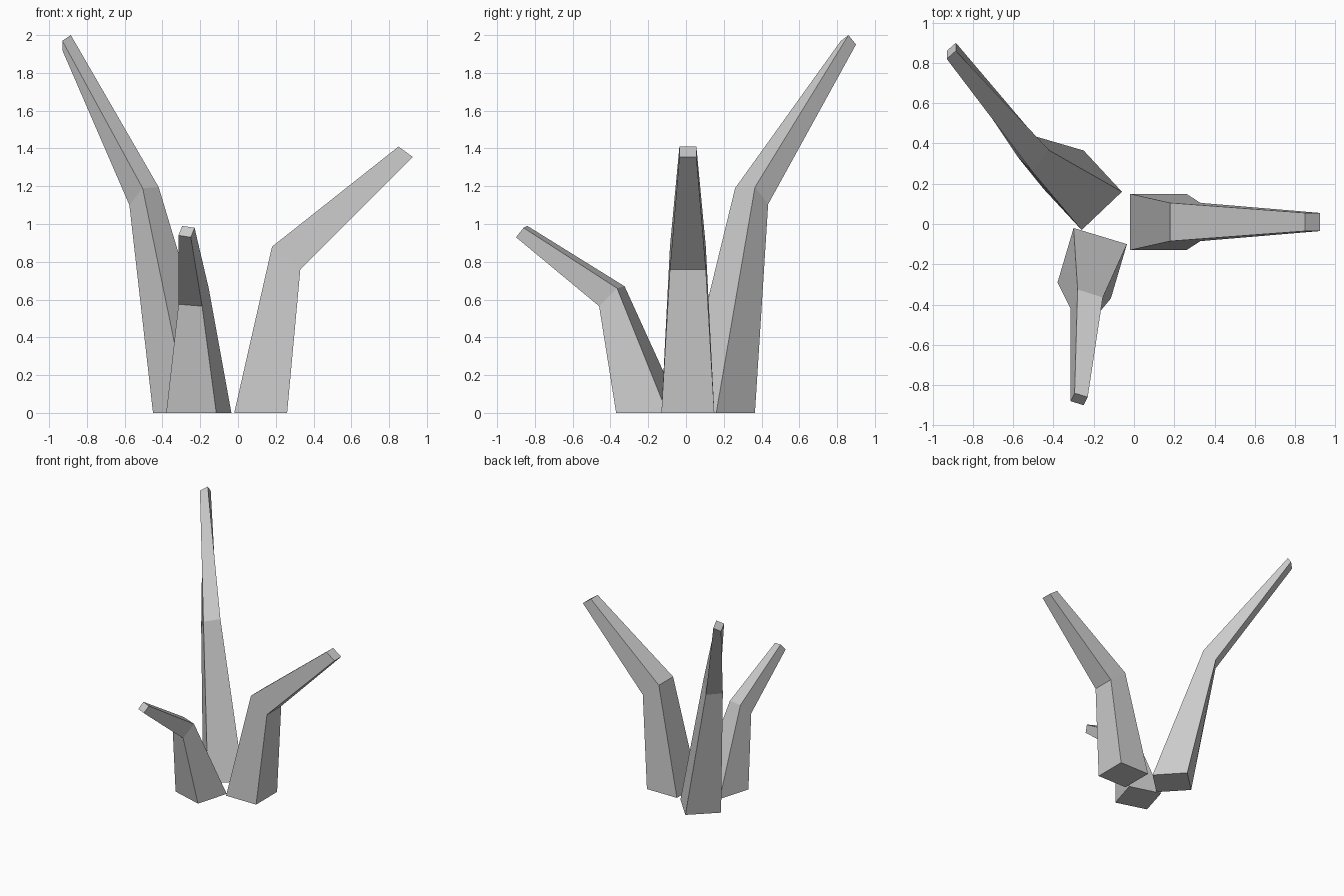
import bpy
import bmesh
from mathutils import Vector

if "Cube" in bpy.data.objects:
    bpy.data.objects.remove(bpy.data.objects["Cube"])


def branch(name, rings):
    """Loft a four-sided bent branch; each ring is a parallelogram given by
    inner corner, other inner corner, and the outer corner next to it."""
    bm = bmesh.new()
    loops = []
    for ring in rings:
        a, b, c = (Vector(p) for p in ring)
        loops.append([bm.verts.new(p) for p in (a, b, c, a + c - b)])
    for lo, hi in zip(loops, loops[1:]):
        for i in range(4):
            j = (i + 1) % 4
            bm.faces.new((lo[i], lo[j], hi[j], hi[i]))
    bm.faces.new(loops[0][::-1])
    bm.faces.new(loops[-1])
    bmesh.ops.recalc_face_normals(bm, faces=bm.faces)
    mesh = bpy.data.meshes.new(name)
    bm.to_mesh(mesh)
    bm.free()
    obj = bpy.data.objects.new(name, mesh)
    bpy.context.collection.objects.link(obj)


# Medium branch leaning right: base, elbow, tip
branch("medium_branch", [
    [(-0.02, -0.13, 0), (-0.02, 0.15, 0), (0.26, 0.15, 0)],
    [(0.18, -0.085, 0.88), (0.18, 0.105, 0.88), (0.33, 0.105, 0.76)],
    [(0.85, -0.035, 1.41), (0.85, 0.055, 1.41), (0.925, 0.055, 1.355)],
])

# Tall branch leaning back left
branch("tall_branch", [
    [(-0.06, 0.16, 0), (-0.26, -0.03, 0), (-0.45, 0.175, 0)],
    [(-0.42, 0.365, 1.195), (-0.505, 0.26, 1.19), (-0.575, 0.33, 1.10)],
    [(-0.885, 0.86, 2.0), (-0.93, 0.82, 1.97), (-0.93, 0.86, 1.92)],
])

# Short branch leaning forward
branch("short_branch", [
    [(-0.30, -0.02, 0), (-0.035, -0.10, 0), (-0.115, -0.37, 0)],
    [(-0.28, -0.325, 0.67), (-0.155, -0.365, 0.66), (-0.19, -0.46, 0.565)],
    [(-0.295, -0.84, 0.99), (-0.23, -0.86, 0.98), (-0.25, -0.90, 0.93)],
])
